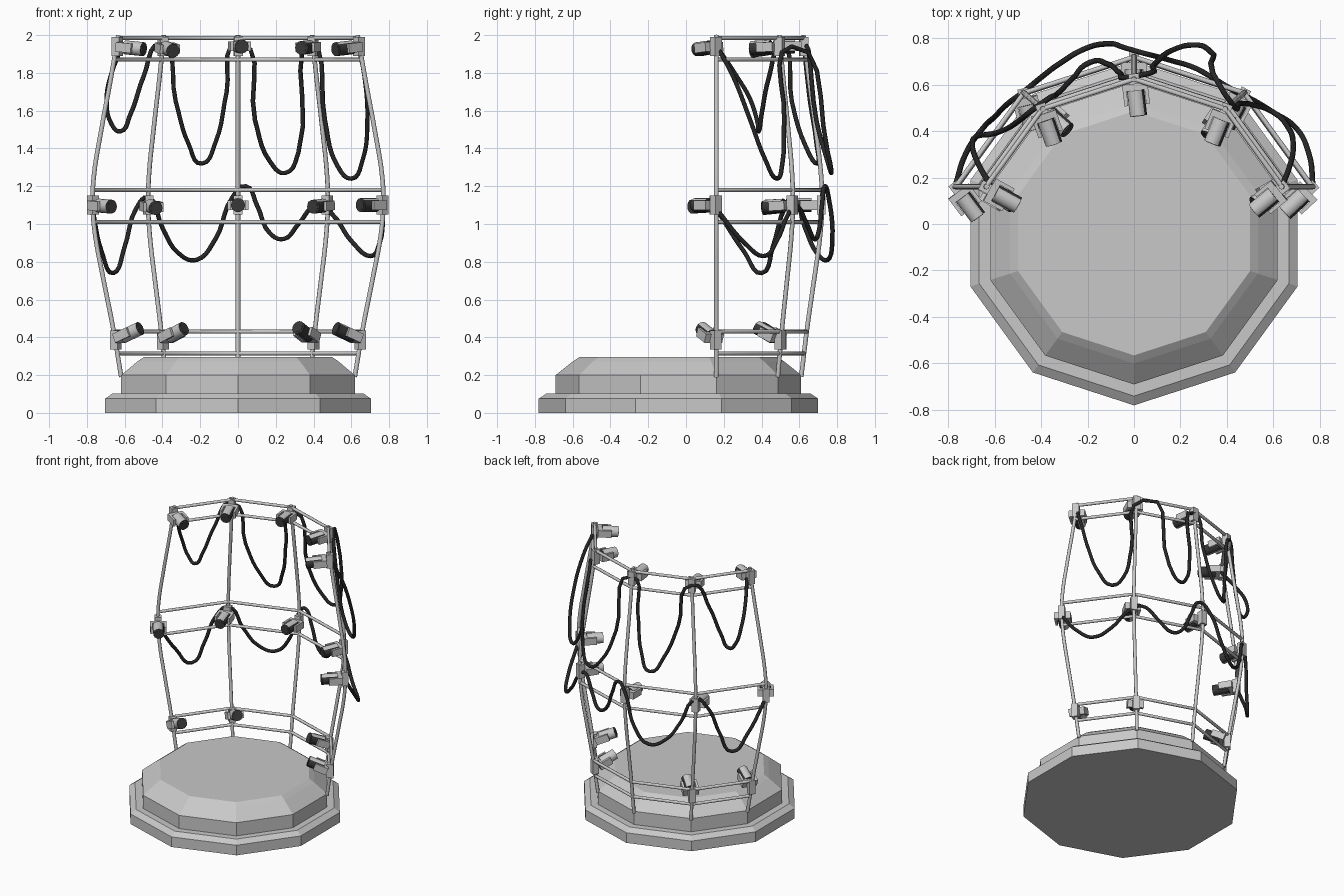
import bpy, bmesh, math
from mathutils import Matrix, Vector

if "Cube" in bpy.data.objects:
    bpy.data.objects.remove(bpy.data.objects["Cube"])


def material(name, v):
    m = bpy.data.materials.new(name)
    m.diffuse_color = (v, v, v, 1)
    m.use_nodes = True
    m.node_tree.nodes["Principled BSDF"].inputs["Base Color"].default_value = m.diffuse_color
    return m


GREY = material("light grey", 0.58)
BLACK = material("cable black", 0.02)
LENS = material("dark lens", 0.04)
CY = -0.04          # centre of the decagon base
Y0 = 0.16           # plane the cage swells from


def add_mesh(name, bm, *mats):
    me = bpy.data.meshes.new(name)
    bm.normal_update()
    bm.to_mesh(me)
    bm.free()
    ob = bpy.data.objects.new(name, me)
    bpy.context.collection.objects.link(ob)
    for m in mats:
        me.materials.append(m)
    return ob


def tube(name, pts, r, mat, smooth=False, res=2):
    cu = bpy.data.curves.new(name, 'CURVE')
    cu.dimensions = '3D'
    cu.bevel_depth = r
    cu.bevel_resolution = res
    cu.use_fill_caps = True
    if smooth:
        sp = cu.splines.new('BEZIER')
        sp.bezier_points.add(len(pts) - 1)
        for b, p in zip(sp.bezier_points, pts):
            b.co = p
            b.handle_left_type = b.handle_right_type = 'AUTO'
        sp.resolution_u = 5
    else:
        sp = cu.splines.new('POLY')
        sp.points.add(len(pts) - 1)
        for b, p in zip(sp.points, pts):
            b.co = (*p, 1)
    for s in cu.splines:
        s.use_smooth = True
    cu.materials.append(mat)
    ob = bpy.data.objects.new(name, cu)
    bpy.context.collection.objects.link(ob)
    return ob


# Stepped ten-sided base: (radius, height) profile
profile = [(0.74, 0), (0.74, 0.075), (0.70, 0.102), (0.65, 0.102),
           (0.65, 0.2), (0.56, 0.272), (0.525, 0.295)]
bm = bmesh.new()
rings = [[bm.verts.new((r * math.cos(math.radians(18 + 36 * i)),
                        CY + r * math.sin(math.radians(18 + 36 * i)), z))
          for i in range(10)] for r, z in profile]
for a, b in zip(rings, rings[1:]):
    for i in range(10):
        j = (i + 1) % 10
        bm.faces.new((a[i], a[j], b[j], b[i]))
bm.faces.new(rings[0][::-1])
bm.faces.new(rings[-1])
add_mesh("stepped_base", bm, GREY)

# Cage swelling with height: (z, scale)
swell = [(0.19, 1.0), (0.45, 1.07), (0.7, 1.15), (0.95, 1.225), (1.1, 1.245),
         (1.25, 1.235), (1.5, 1.17), (1.75, 1.095), (2.0, 1.025)]


def scale_at(z):
    for (z0, s0), (z1, s1) in zip(swell, swell[1:]):
        if z <= z1:
            return s0 + (s1 - s0) * (z - z0) / (z1 - z0)
    return swell[-1][1]


def cage(i, z):
    a = math.radians(162 - 36 * i)     # post 0 is far left, 4 far right
    s = scale_at(z)
    x, y = 0.65 * math.cos(a), CY + 0.65 * math.sin(a)
    return Vector((x * s, Y0 + (y - Y0) * s, z))


# Curved posts and straight rails
for i in range(5):
    tube(f"post_{i}", [cage(i, z) for z, _ in swell], 0.012, GREY, True)
for z in (0.315, 0.43, 1.01, 1.18, 1.87, 1.985):
    tube(f"rail_{int(z * 100)}", [cage(i, z) for i in range(5)], 0.011, GREY)


def box(bm, m, centre, size):
    bmesh.ops.create_cube(bm, size=1, matrix=m @ Matrix.Translation(centre)
                          @ Matrix.Diagonal((*size, 1)))


def lamp(name, i, z, d):
    p = cage(i, z)
    d = Vector(d).normalized()
    m = Matrix.Translation(p) @ d.to_track_quat('Y', 'Z').to_matrix().to_4x4()
    flat = Vector((d.x, d.y, 0))
    mf = Matrix.Translation(p) @ flat.to_track_quat('Y', 'Z').to_matrix().to_4x4()
    bm = bmesh.new()
    # post clamp, yoke back and two prongs
    box(bm, mf, (0, 0.005, 0), (0.045, 0.045, 0.1))
    box(bm, m, (0, 0.04, 0), (0.11, 0.03, 0.05))
    for s in (-1, 1):
        box(bm, m, (s * 0.047, 0.08, 0), (0.016, 0.075, 0.05))
    # barrel and lens
    turn = Matrix.Rotation(-math.pi / 2, 4, 'X')
    for y, r, h in ((0.11, 0.037, 0.11), (0.164, 0.026, 0.006)):
        n = len(bm.faces)
        bmesh.ops.create_cone(bm, cap_ends=True, segments=16, radius1=r,
                              radius2=r, depth=h,
                              matrix=m @ Matrix.Translation((0, y, 0)) @ turn)
        bm.faces.ensure_lookup_table()
        for f in bm.faces[n:]:
            f.smooth = len(f.verts) == 4
            f.material_index = int(r < 0.03)
    for e in bm.edges:
        if len(e.link_faces) == 2 and e.calc_face_angle(0) > 0.6:
            e.smooth = False
    add_mesh(name, bm, GREY, LENS)


# Spotlights: post index and aim for each level
levels = {
    "top": (1.94, {0: (1, -.55, -.1), 1: (.35, -1, -.15), 2: (.12, -1, 0),
                   3: (-.4, -1, -.05), 4: (-.85, -.7, -.1)}),
    "middle": (1.1, {0: (.6, -.8, -.05), 1: (.25, -1, -.1), 2: (0, -1, 0),
                     3: (-.45, -.85, -.05), 4: (-.75, -.7, 0)}),
    "low": (0.385, {0: (.85, -.5, .4), 1: (.75, -.65, .4),
                    3: (-.5, -.75, .4), 4: (-.85, -.5, .4)}),
}
for lvl, (z, aims) in levels.items():
    for i, d in aims.items():
        lamp(f"{lvl}_spotlight_{i}", i, z, d)

# Hanging cables looping behind the cage
upper = [(-.62, .17, 1.93), (-.675, .27, 1.78), (-.695, .34, 1.66),
         (-.67, .38, 1.53), (-.625, .385, 1.49), (-.57, .40, 1.58),
         (-.5, .44, 1.78), (-.41, .51, 1.95), (-.33, .56, 1.65),
         (-.26, .63, 1.42), (-.19, .695, 1.32), (-.12, .69, 1.43),
         (-.06, .65, 1.7), (0, .635, 1.95), (.09, .69, 1.55),
         (.17, .75, 1.33), (.25, .77, 1.27), (.32, .75, 1.38),
         (.39, .56, 1.94), (.46, .52, 1.55), (.52, .51, 1.32),
         (.60, .48, 1.24), (.66, .42, 1.34), (.685, .34, 1.55),
         (.67, .25, 1.78), (.64, .17, 1.93)]
lower = [(-.77, .16, 1.08), (-.72, .31, .85), (-.66, .4, .74),
         (-.60, .46, .88), (-.54, .52, 1.08), (-.48, .565, 1.14),
         (-.40, .63, .98), (-.32, .69, .85), (-.22, .75, .81),
         (-.12, .775, .92), (-.03, .755, 1.14), (.04, .735, 1.2),
         (.1, .72, 1.1), (.17, .70, .95), (.24, .68, .92),
         (.32, .64, 1.0), (.42, .58, 1.1), (.5, .54, 1.05),
         (.6, .48, .91), (.7, .41, .83), (.75, .31, .9), (.77, .16, 1.08)]
tube("upper_cable", upper, 0.012, BLACK, True)
tube("lower_cable", lower, 0.012, BLACK, True)
